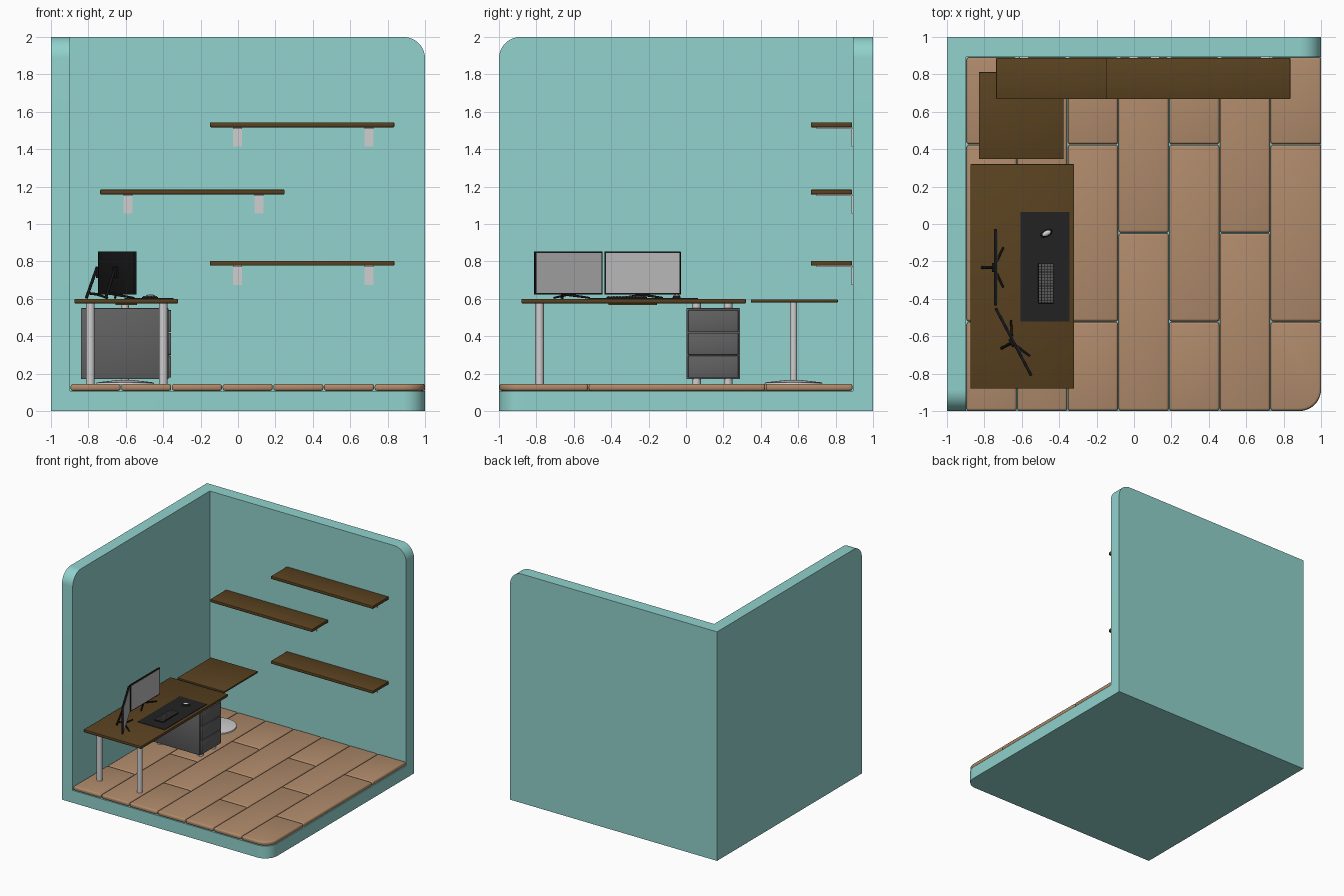
import bpy, bmesh, math
from mathutils import Vector, Matrix

if "Cube" in bpy.data.objects:
    bpy.data.objects.remove(bpy.data.objects["Cube"])


def material(name, r, g, b):
    m = bpy.data.materials.new(name)
    m.diffuse_color = (r, g, b, 1)
    m.use_nodes = True
    m.node_tree.nodes["Principled BSDF"].inputs["Base Color"].default_value = m.diffuse_color
    return m


TEAL = material("teal_wall", 0.283, 0.645, 0.61)
PLANK = material("light_wood", 0.43, 0.255, 0.147)
BROWN = material("dark_wood", 0.1, 0.053, 0.014)
METAL = material("pale_metal", 0.62, 0.62, 0.63)
GREY = material("cabinet_grey", 0.12, 0.12, 0.12)
BLACK = material("black_plastic", 0.008, 0.008, 0.008)
MAT = material("mat_black", 0.016, 0.016, 0.017)
SCREEN = material("screen_grey", 0.48, 0.48, 0.48)
KEY = material("key_grey", 0.1, 0.1, 0.1)


def finish(name, bm, *mats, matrix=None):
    bmesh.ops.recalc_face_normals(bm, faces=bm.faces)
    me = bpy.data.meshes.new(name)
    bm.to_mesh(me)
    bm.free()
    ob = bpy.data.objects.new(name, me)
    bpy.context.collection.objects.link(ob)
    for m in mats:
        me.materials.append(m)
    if matrix:
        ob.matrix_world = matrix
    bpy.ops.object.select_all(action='DESELECT')
    ob.select_set(True)
    bpy.context.view_layer.objects.active = ob
    bpy.ops.object.shade_smooth_by_angle(angle=math.radians(35))
    return ob


def add_box(bm, lo, hi):
    lo, hi = Vector(lo), Vector(hi)
    mtx = Matrix.Translation((lo + hi) / 2) @ Matrix.Diagonal((hi - lo).to_4d())
    mtx[3][3] = 1
    bmesh.ops.create_cube(bm, size=1, matrix=mtx)


def round_edges(bm, edges, r, seg):
    bmesh.ops.bevel(bm, geom=list(edges), offset=r, segments=seg,
                    profile=0.5, affect='EDGES')


def box(name, lo, hi, mat, r=0, seg=2, matrix=None):
    bm = bmesh.new()
    add_box(bm, lo, hi)
    if r:
        round_edges(bm, bm.edges, r, seg)
    return finish(name, bm, mat, matrix=matrix)


def rod(name, a, b, r1, r2, mat, sides=24, matrix=None):
    a, b = Vector(a), Vector(b)
    d = b - a
    mtx = Matrix.Translation((a + b) / 2) @ d.to_track_quat('Z', 'Y').to_matrix().to_4x4()
    bm = bmesh.new()
    bmesh.ops.create_cone(bm, cap_ends=True, segments=sides, radius1=r1,
                          radius2=r2, depth=d.length, matrix=mtx)
    return finish(name, bm, mat, matrix=matrix)


# Room shell: a cube with one corner notched out, three outer corners rounded
A, B, C = -0.897, 0.892, 0.108
shell = [
    [(-1, -1, 0), (-1, 1, 0), (-1, 1, 2), (-1, -1, 2)],
    [(-1, 1, 0), (1, 1, 0), (1, 1, 2), (-1, 1, 2)],
    [(-1, -1, 0), (1, -1, 0), (1, 1, 0), (-1, 1, 0)],
    [(-1, -1, 0), (1, -1, 0), (1, -1, C), (A, -1, C), (A, -1, 2), (-1, -1, 2)],
    [(1, -1, 0), (1, 1, 0), (1, 1, 2), (1, B, 2), (1, B, C), (1, -1, C)],
    [(-1, -1, 2), (A, -1, 2), (A, B, 2), (1, B, 2), (1, 1, 2), (-1, 1, 2)],
    [(A, -1, C), (A, B, C), (A, B, 2), (A, -1, 2)],
    [(A, B, C), (1, B, C), (1, B, 2), (A, B, 2)],
    [(A, -1, C), (1, -1, C), (1, B, C), (A, B, C)],
]
bm = bmesh.new()
for f in shell:
    bm.faces.new([bm.verts.new(p) for p in f])
bmesh.ops.remove_doubles(bm, verts=bm.verts, dist=1e-4)
corners = [((-1 + A) / 2, -1, 2), (1, (1 + B) / 2, 2), (1, -1, C / 2)]
picked = [e for e in bm.edges for c in corners
          if ((e.verts[0].co + e.verts[1].co) / 2 - Vector(c)).length < 1e-3]
round_edges(bm, picked, 0.115, 10)
finish("room_shell", bm, TEAL)

# Floor planks in staggered columns
W = (1 - A) / 7
for i in range(7):
    cuts = [-1, -0.522, 0.425, B] if i % 2 == 0 else [-1, -0.048, B]
    for j in range(len(cuts) - 1):
        bm = bmesh.new()
        add_box(bm, (A + i * W + 0.002, cuts[j] + 0.002, C),
                (A + (i + 1) * W - (0.002 if i < 6 else 0), cuts[j + 1] - 0.002, 0.145))
        if i == 6 and j == 0:
            round_edges(bm, [e for e in bm.edges if all(
                v.co.x > 0.9 and v.co.y < -0.9 for v in e.verts)], 0.115, 10)
        round_edges(bm, [e for e in bm.edges if e.calc_face_angle() > 0.5], 0.013, 3)
        finish(f"floor_plank_{i}_{j}", bm, PLANK)

# Wall shelves with two angle brackets each
for n, (x, z) in enumerate([(-0.15, 1.517), (-0.737, 1.158), (-0.15, 0.777)]):
    box(f"shelf_{n}", (x, 0.667, z), (x + 0.986, 0.888, z + 0.026), BROWN, 0.005)
    for k, dx in enumerate((0.148, 0.85)):
        c = x + dx
        box(f"shelf_{n}_bracket_arm_{k}", (c - 0.024, 0.697, z - 0.008),
            (c + 0.024, 0.89, z), METAL)
        box(f"shelf_{n}_bracket_plate_{k}", (c - 0.024, 0.884, z - 0.102),
            (c + 0.024, 0.892, z - 0.006), METAL)

# Desk, legs and the small block under the top
TOP = 0.6
box("desk_top", (-0.875, -0.88, 0.575), (-0.32, 0.32, TOP), BROWN, 0.006)
box("under_desk_block", (-0.655, -0.415, 0.566), (-0.54, -0.155, 0.576), BROWN)
for i, x in enumerate((-0.789, -0.4)):
    for j, y in enumerate((-0.783, 0.056, 0.225)):
        rod(f"desk_leg_{i}_{j}", (x, y, 0.143), (x, y, 0.577), 0.023, 0.023, METAL)

# Drawer cabinet
box("cabinet_body", (-0.84, 0.002, 0.17), (-0.371, 0.29, 0.55), GREY, 0.004)
for k in range(3):
    z = 0.178 + k * 0.122
    box(f"drawer_front_{k}", (-0.375, 0.012, z), (-0.357, 0.28, z + 0.118), GREY, 0.004)

# Side table
box("side_table_top", (-0.83, 0.347, 0.581), (-0.376, 0.812, 0.596), BROWN, 0.003)
rod("side_table_pole", (-0.603, 0.575, 0.15), (-0.603, 0.575, 0.583), 0.019, 0.019, METAL)
rod("side_table_base", (-0.603, 0.575, 0.143), (-0.603, 0.575, 0.153), 0.155, 0.152, METAL, 48)
rod("side_table_base_dome", (-0.603, 0.575, 0.153), (-0.603, 0.575, 0.167), 0.152, 0.03, METAL, 48)

# Desk mat, keyboard and mouse
box("desk_mat", (-0.606, -0.52, TOP), (-0.345, 0.063, TOP + 0.004), MAT)
box("keyboard_base", (-0.512, -0.424, TOP + 0.003), (-0.428, -0.208, TOP + 0.011), BLACK, 0.002)
bm = bmesh.new()
for r in range(5):
    for c in range(14):
        x, y = -0.509 + r * 0.0158, -0.42 + c * 0.015
        add_box(bm, (x, y, TOP + 0.01), (x + 0.0125, y + 0.012, TOP + 0.016))
finish("keyboard_keys", bm, KEY)

bm = bmesh.new()
bmesh.ops.create_uvsphere(bm, u_segments=20, v_segments=12, radius=1,
                          matrix=Matrix.Diagonal((0.034, 0.018, 0.022, 1)))
bmesh.ops.bisect_plane(bm, geom=bm.verts[:] + bm.edges[:] + bm.faces[:],
                       plane_co=(0, 0, 0), plane_no=(0, 0, -1), clear_outer=True)
bmesh.ops.holes_fill(bm, edges=[e for e in bm.edges if e.is_boundary])
for f in bm.faces:
    f.material_index = 1 if f.calc_center_median().z > 0.015 else 0
finish("mouse", bm, BLACK, METAL,
       matrix=Matrix.Translation((-0.468, -0.05, TOP + 0.003)) @ Matrix.Rotation(0.45, 4, 'Z'))


# Monitors on easel-like stands, screens facing local +x
def monitor(name, x, y, turn):
    m = Matrix.Translation((x, y, TOP)) @ Matrix.Rotation(math.radians(turn), 4, 'Z')
    box(name + "_frame", (-0.008, -0.204, 0.022), (0.007, 0.204, 0.253), BLACK, 0.002, matrix=m)
    box(name + "_screen", (0.005, -0.196, 0.031), (0.009, 0.196, 0.246), SCREEN, matrix=m)
    box(name + "_mount", (-0.02, -0.024, 0.11), (-0.007, 0.024, 0.17), BLACK, 0.003, matrix=m)
    rod(name + "_strut", (-0.072, 0, 0.002), (-0.012, 0, 0.172), 0.008, 0.008, BLACK, 12, m)
    rod(name + "_hub_bar", (-0.06, 0, 0.03), (0.0, 0, 0.022), 0.007, 0.007, BLACK, 12, m)
    for s in (-1, 1):
        rod(f"{name}_foot_{'left' if s < 0 else 'right'}", (-0.01, 0, 0.022),
            (0.042, s * 0.108, 0.005), 0.007, 0.005, BLACK, 12, m)


monitor("straight_monitor", -0.74, -0.232, 0)
monitor("angled_monitor", -0.644, -0.63, 27.8)
